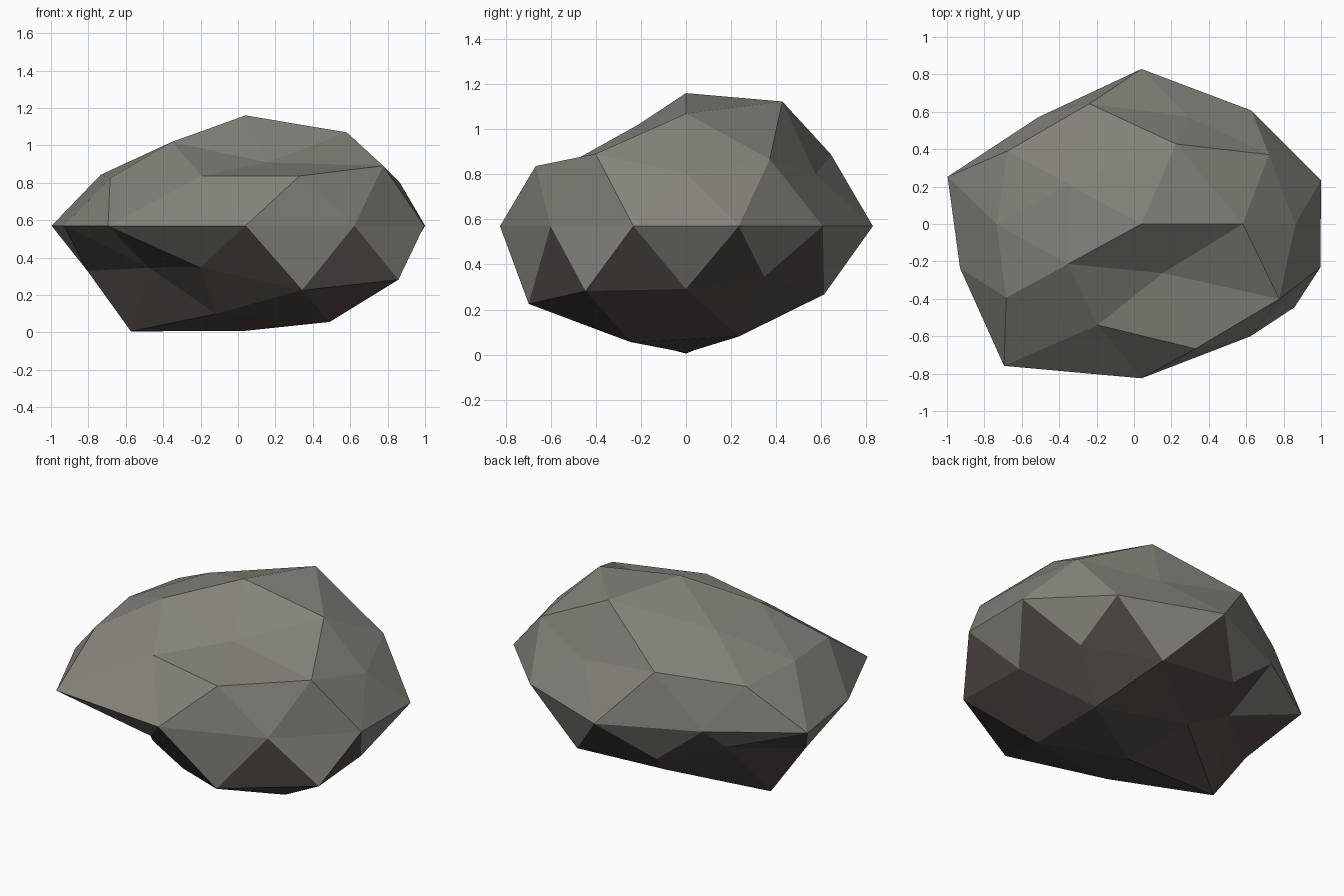
import bpy
import bmesh
from mathutils import Vector

cube = bpy.data.objects.get("Cube")
if cube:
    bpy.data.objects.remove(cube, do_unlink=True)

CENTRE = Vector((0.04, 0.0, 0.57))
RADII = Vector((1.0, 0.75, 0.57))
DARK_BELOW = 0.435

# Bulge of the stone in each tier: (unit height, list of bulges),
# going round from the direction of +x.
TIERS = [
    (1.0, [1.035]),
    (0.85, [1.03, 1.14, 0.91, 0.925, 0.7]),
    (0.526, [0.99, 1.06, 0.91, 0.89, 1.07]),
    (0.447, [0.92, 0.9, 0.99, 1.0, 1.045]),
    (0.0, [1.01, 1.0, 1.105, 0.94, 1.09, 1.02, 1.25, 1.1, 0.99, 1.005]),
    (-0.447, [0.88, 0.93, 0.945, 0.87, 1.13]),
    (-0.526, [0.93, 1.01, 0.73, 0.75, 1.15]),
    (-0.85, [1.01, 0.89, 1.165, 0.97, 1.06]),
    (-1.0, [0.985]),
]


def turn(v):
    """Angle round the upright axis, from just before +x."""
    angle = Vector((1, 0)).angle_signed(Vector((v.co.x, v.co.y)), 0.0)
    return (-angle + 0.05) % 6.2832


def material(name, colour):
    mat = bpy.data.materials.new(name)
    mat.use_nodes = True
    mat.diffuse_color = colour
    mat.node_tree.nodes["Principled BSDF"].inputs["Base Color"].default_value = colour
    return mat


# Faceted boulder: a ball of triangles with every corner pushed in or out
bm = bmesh.new()
bmesh.ops.create_icosphere(bm, subdivisions=2, radius=1.0)
moves = {}
for height, bulges in TIERS:
    ring = [v for v in bm.verts if abs(v.co.z - height) < 0.03]
    for v, bulge in zip(sorted(ring, key=turn), bulges):
        moves[v] = v.co.normalized() * bulge
for v, co in moves.items():
    v.co = CENTRE + co * RADII
bmesh.ops.recalc_face_normals(bm, faces=bm.faces)

# Underside facets are darker stone, leaving a jagged edge below the middle
for face in bm.faces:
    face.material_index = int(face.calc_center_median().z < DARK_BELOW)

mesh = bpy.data.meshes.new("boulder")
bm.to_mesh(mesh)
bm.free()
mesh.materials.append(material("grey_stone", (0.23, 0.224, 0.195, 1.0)))
mesh.materials.append(material("dark_brown_stone", (0.078, 0.066, 0.06, 1.0)))
boulder = bpy.data.objects.new("boulder", mesh)
bpy.context.scene.collection.objects.link(boulder)
